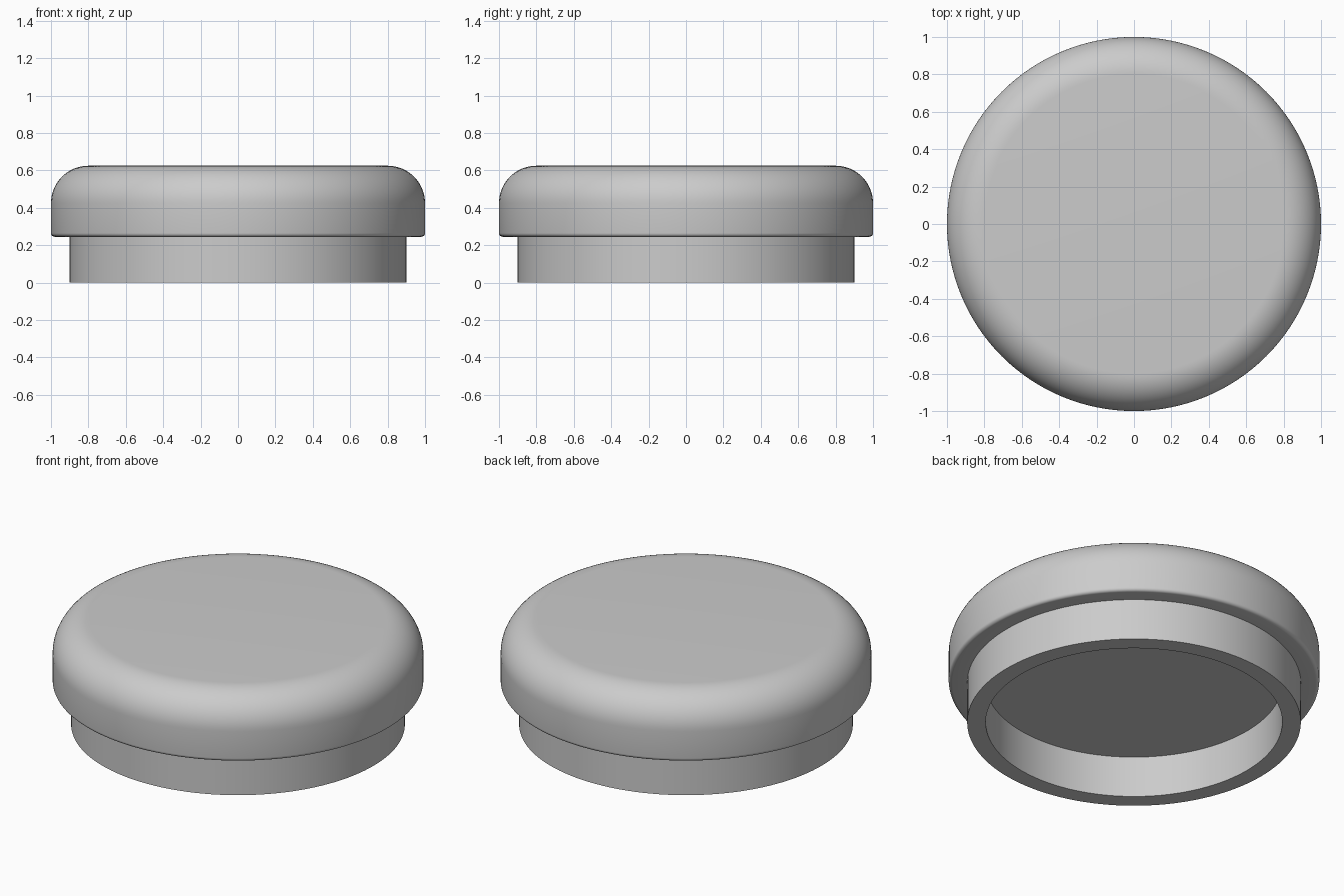
import bpy, bmesh, math

cube = bpy.data.objects.get("Cube")
if cube:
    bpy.data.objects.remove(cube, do_unlink=True)

GREY = (0.6, 0.6, 0.6, 1)
mat = bpy.data.materials.new("light grey")
mat.use_nodes = True
mat.diffuse_color = GREY
mat.node_tree.nodes["Principled BSDF"].inputs["Base Color"].default_value = GREY

SEGMENTS = 128


def arc(cx, cz, radius, start, end, steps):
    """Points of a rounded corner, angles in degrees."""
    angles = [math.radians(start + (end - start) * i / steps) for i in range(steps + 1)]
    return [(cx + radius * math.cos(a), cz + radius * math.sin(a)) for a in angles]


def lathe(name, profile):
    """Spin an (r, z) profile, listed from bottom centre to top centre, into a solid."""
    bm = bmesh.new()
    verts = [bm.verts.new((r, 0, z)) for r, z in profile]
    edges = [bm.edges.new(pair) for pair in zip(verts, verts[1:])]
    bmesh.ops.spin(bm, geom=verts + edges, cent=(0, 0, 0), axis=(0, 0, 1),
                   angle=math.tau, steps=SEGMENTS, use_merge=True)
    bmesh.ops.remove_doubles(bm, verts=bm.verts, dist=0.0001)
    bmesh.ops.recalc_face_normals(bm, faces=bm.faces)
    mesh = bpy.data.meshes.new(name)
    bm.to_mesh(mesh)
    bm.free()
    mesh.materials.append(mat)
    obj = bpy.data.objects.new(name, mesh)
    bpy.context.collection.objects.link(obj)
    bpy.ops.object.select_all(action="DESELECT")
    obj.select_set(True)
    bpy.context.view_layer.objects.active = obj
    bpy.ops.object.shade_smooth_by_angle(angle=math.radians(30))
    return obj


# Outer and inner radius of the plug collar, and the cap's heights
collar_r, bore_r = 0.9, 0.8
ledge, top = 0.245, 0.625
lip, crown = 0.02, 0.2

# One closed piece: hollow collar below, overhanging rounded cap above
profile = [(0, ledge), (bore_r, ledge), (bore_r, 0), (collar_r, 0), (collar_r, ledge)]
profile += arc(1 - lip, ledge + lip, lip, -90, 0, 5)
profile += arc(1 - crown, top - crown, crown, 0, 90, 16)
profile += [(0, top)]
lathe("plug_cap", profile)
